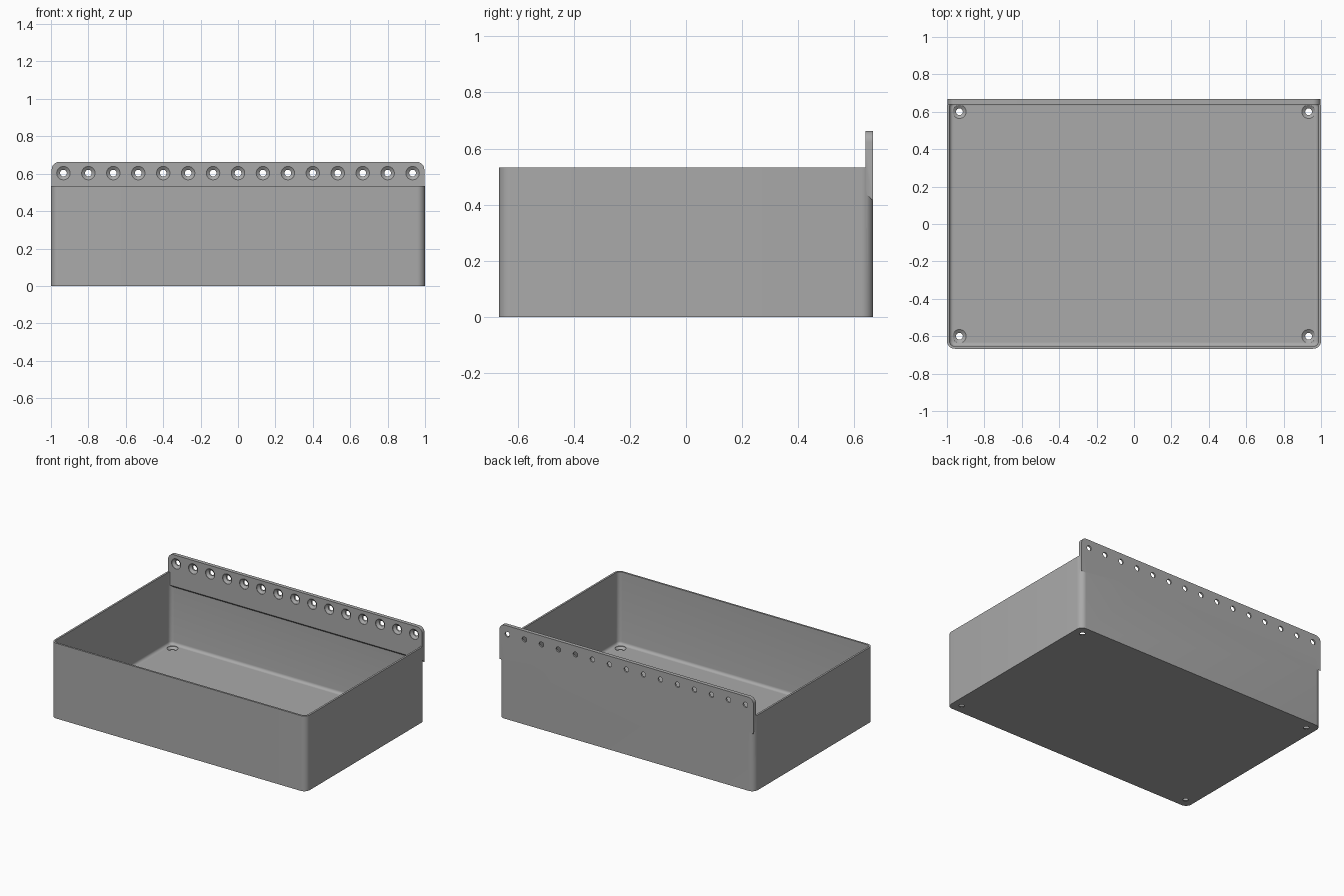
import bpy, bmesh, math
from mathutils import Matrix

cube = bpy.data.objects.get("Cube")
if cube:
    bpy.data.objects.remove(cube, do_unlink=True)

W, D, H = 1.0, 0.667, 0.533       # half width, half depth, height of the box
WALL, FLOOR, CORNER = 0.0135, 0.02, 0.042
PLATE, TOP = 0.027, 0.663         # rail thickness and top
PITCH = 2 / 15                    # hole spacing

grey = bpy.data.materials.new("plain grey")
grey.use_nodes = True
colour = (0.4, 0.4, 0.4, 1)
grey.diffuse_color = colour
grey.node_tree.nodes["Principled BSDF"].inputs["Base Color"].default_value = colour


def make_object(name, bm):
    bmesh.ops.recalc_face_normals(bm, faces=bm.faces)
    mesh = bpy.data.meshes.new(name)
    bm.to_mesh(mesh)
    bm.free()
    mesh.materials.append(grey)
    obj = bpy.data.objects.new(name, mesh)
    bpy.context.collection.objects.link(obj)
    return obj


def bevel(bm, test, radius, segments):
    edges = [e for e in bm.edges if test(*(v.co for v in e.verts))]
    bmesh.ops.bevel(bm, geom=edges, offset=radius, segments=segments,
                    profile=0.5, affect='EDGES')


def rounded_box(name, hx, hy, z0, z1, radius, floor_radius=0):
    bm = bmesh.new()
    bmesh.ops.create_cube(bm, size=1)
    for v in bm.verts:
        v.co = (v.co.x * 2 * hx, v.co.y * 2 * hy, z0 if v.co.z < 0 else z1)
    bevel(bm, lambda a, b: abs(a.z - b.z) > 0.1, radius, 8)
    if floor_radius:
        bevel(bm, lambda a, b: max(a.z, b.z) < z0 + 0.001, floor_radius, 5)
    return make_object(name, bm)


def screw_holes(name, places):
    # Countersunk cutters: a lathed profile along local z, head at z = 0
    profile = [(0.036, 0.02), (0.036, -0.003), (0.018, -0.016), (0.018, -0.05)]
    n = 32
    bm = bmesh.new()
    for place in places:
        rings = [[bm.verts.new(place @ Matrix.Rotation(math.tau * i / n, 4, 'Z')
                               @ Matrix.Translation((r, 0, z)).translation)
                  for i in range(n)] for r, z in profile]
        for a, b in zip(rings, rings[1:]):
            for i in range(n):
                j = (i + 1) % n
                bm.faces.new((a[i], a[j], b[j], b[i]))
        bm.faces.new(rings[0])
        bm.faces.new(rings[-1])
    return make_object(name, bm)


def combine(target, other, operation):
    mod = target.modifiers.new(operation.lower(), 'BOOLEAN')
    mod.operation, mod.object, mod.solver = operation, other, 'EXACT'
    bpy.context.view_layer.update()
    mesh = bpy.data.meshes.new_from_object(
        target.evaluated_get(bpy.context.evaluated_depsgraph_get()))
    target.modifiers.clear()
    target.data = mesh
    bpy.data.objects.remove(other, do_unlink=True)


# Open tray with a filleted inside floor
tray = rounded_box("storage_tray", W, D, 0, H, CORNER)
cavity = rounded_box("cavity_cutter", W - WALL, D - WALL, FLOOR, H + 0.1,
                     CORNER - WALL, 0.02)
combine(tray, cavity, 'DIFFERENCE')

# Mounting rail: sloped underside, rounded top corners
bm = bmesh.new()
section = [(D - PLATE, 0.44), (D, 0.44 - PLATE), (D, TOP), (D - PLATE, TOP)]
face = bm.faces.new([bm.verts.new((-0.996, y, z)) for y, z in section])
new = bmesh.ops.extrude_face_region(bm, geom=[face])["geom"]
for v in new:
    if isinstance(v, bmesh.types.BMVert):
        v.co.x = 0.996
bevel(bm, lambda a, b: min(a.z, b.z) > TOP - 0.001 and abs(a.x - b.x) < 0.001,
      0.04, 8)
combine(tray, make_object("mounting_rail", bm), 'UNION')

# Row of rail holes opening to the front
facing = Matrix.Rotation(math.pi / 2, 4, 'X')
rail = [Matrix.Translation((i * PITCH, D - PLATE, 0.603)) @ facing
        for i in range(-7, 8)]
combine(tray, screw_holes("rail_hole_cutter", rail), 'DIFFERENCE')

# Four floor holes
corners = [Matrix.Translation((sx * 7 * PITCH, sy * 0.6, FLOOR))
           for sx in (-1, 1) for sy in (-1, 1)]
combine(tray, screw_holes("floor_hole_cutter", corners), 'DIFFERENCE')

# Smooth the rounds, keep the edges crisp
bpy.ops.object.select_all(action='DESELECT')
tray.select_set(True)
bpy.context.view_layer.objects.active = tray
bpy.ops.object.shade_smooth_by_angle(angle=math.radians(30))
